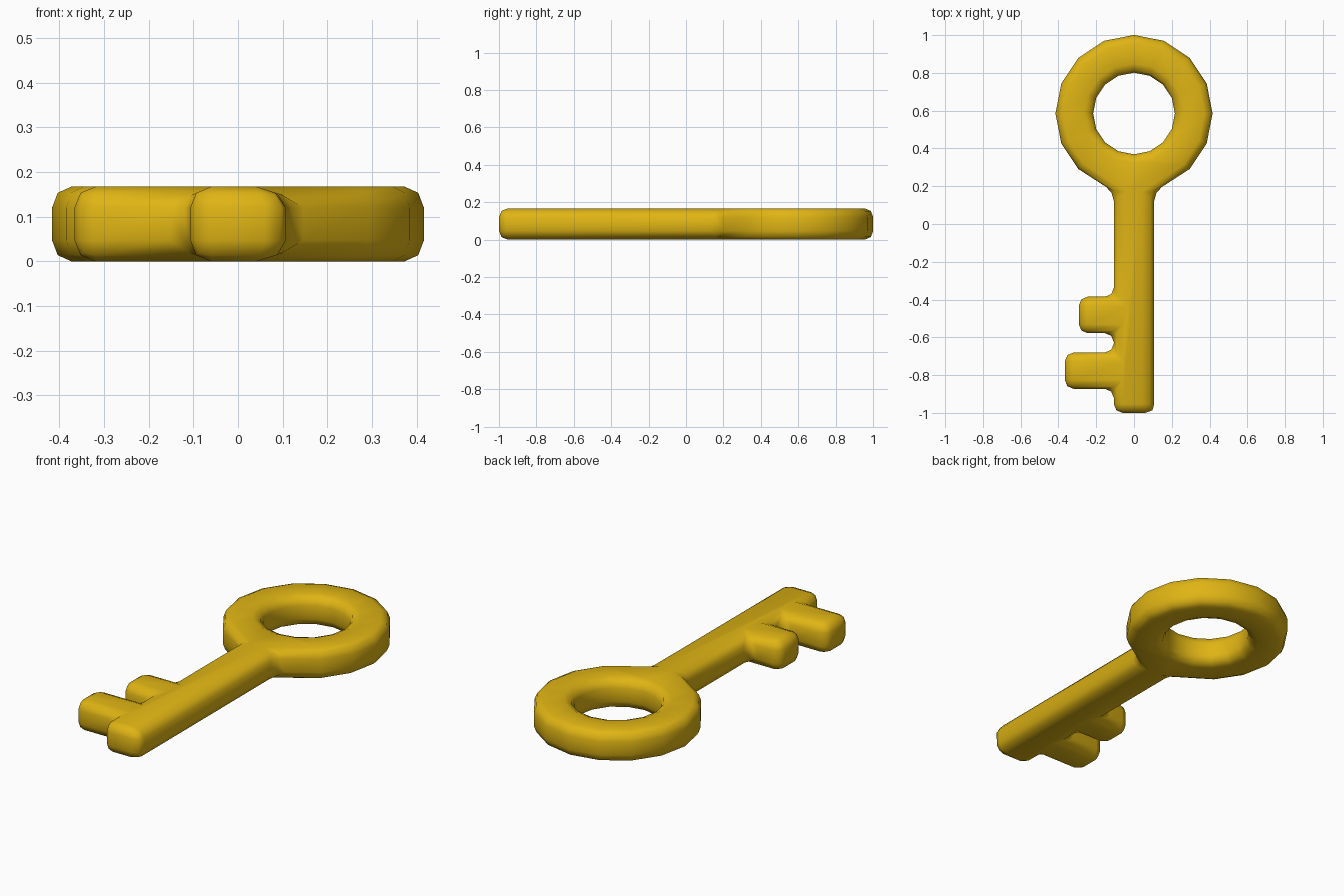
import bpy, bmesh, math

if "Cube" in bpy.data.objects:
    bpy.data.objects.remove(bpy.data.objects["Cube"])

HEIGHT = 0.167
CY, R_OUT, R_IN, SIDES = 0.585, 0.416, 0.216, 16
HALF = 0.107  # half width of the shaft

gold = bpy.data.materials.new("gold yellow")
gold.diffuse_color = (0.74, 0.46, 0.007, 1)
gold.use_nodes = True
gold.node_tree.nodes["Principled BSDF"].inputs["Base Color"].default_value = gold.diffuse_color

bm = bmesh.new()


def vert(x, y):
    return bm.verts.new((x, y, 0))


def circle(r, first, last):
    step = 2 * math.pi / SIDES
    return {i: vert(r * math.cos(i * step), CY + r * math.sin(i * step))
            for i in range(first, last)}


# Ring bow: the two lowest outer sectors blend straight into the shaft
inner = circle(R_IN, 0, SIDES)
outer = circle(R_OUT, -2, 11)
for i in range(-2, 10):
    bm.faces.new([inner[i % SIDES], outer[i], outer[i + 1], inner[(i + 1) % SIDES]])

# Neck between ring and shaft
neck_r, neck_l = vert(HALF, 0.17), vert(-HALF, 0.17)
bm.faces.new([outer[10], neck_l, neck_r, outer[-2]] + [inner[i] for i in (14, 13, 12, 11, 10)])

# Teeth on the left of the shaft
left = []
for y0, y1, x in ((-0.385, -0.578, -0.292), (-0.68, -0.873, -0.366)):
    a, b = vert(-HALF, y0), vert(-HALF, y1)
    bm.faces.new([a, vert(x, y0), vert(x, y1), b])
    left += [a, b]

# Shaft
bm.faces.new([neck_l] + left + [vert(-HALF, -1), vert(HALF, -1), neck_r])

# Thicken the flat outline
ext = bmesh.ops.extrude_face_region(bm, geom=bm.faces[:], use_keep_orig=True)
for v in ext["geom"]:
    if isinstance(v, bmesh.types.BMVert):
        v.co.z = HEIGHT
bmesh.ops.recalc_face_normals(bm, faces=bm.faces[:])
for f in bm.faces:
    f.smooth = True

mesh = bpy.data.meshes.new("key")
bm.to_mesh(mesh)
bm.free()
mesh.materials.append(gold)
key = bpy.data.objects.new("key", mesh)
bpy.context.collection.objects.link(key)

# Rounded edges and corners
bev = key.modifiers.new("rounding", "BEVEL")
bev.width = 0.047
bev.segments = 2
bev.limit_method = "ANGLE"
bev.angle_limit = math.radians(35)
